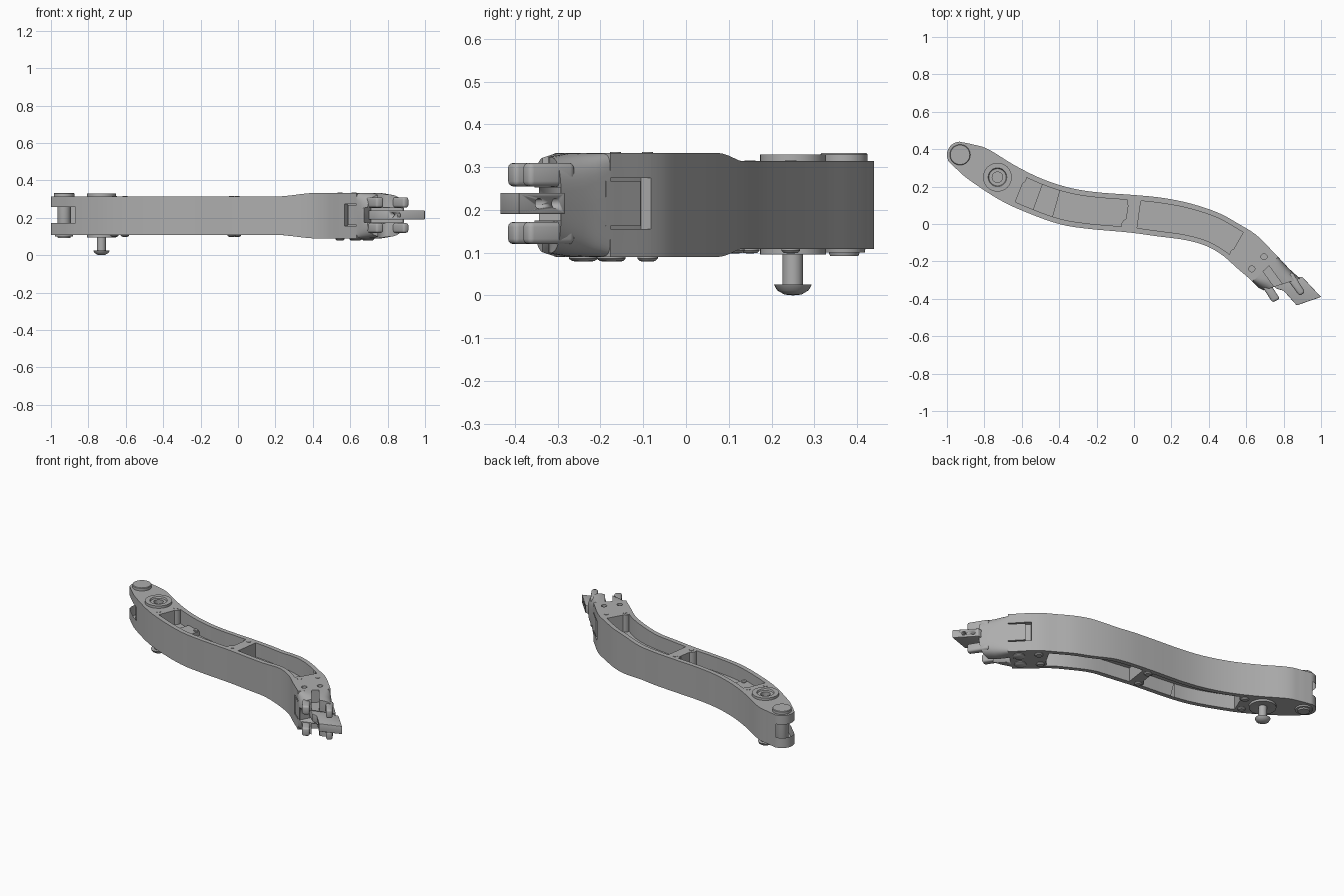
import bpy, bmesh, math
from mathutils import Vector

if "Cube" in bpy.data.objects:
    bpy.data.objects.remove(bpy.data.objects["Cube"])

mat = bpy.data.materials.new("steel_gray")
mat.diffuse_color = (0.42, 0.42, 0.42, 1)
mat.use_nodes = True
mat.node_tree.nodes["Principled BSDF"].inputs["Base Color"].default_value = mat.diffuse_color
ZC = 0.2115

# Plan outline: matching points on the back and front edges of the arm
BACK = [(-.935, .44), (-.86, .425), (-.78, .40), (-.64, .315), (-.50, .245), (-.35, .195), (-.2, .17), (0, .155),
        (.15, .14), (.3, .11), (.45, .06), (.56, 0), (.655, -.06), (.75, -.155), (.83, -.24)]
FRONT = [(-.995, .34), (-.95, .295), (-.88, .235), (-.72, .13), (-.57, .06), (-.40, 0), (-.25, -.025), (-.03, -.045),
         (.12, -.065), (.27, -.085), (.38, -.115), (.47, -.165), (.55, -.235), (.62, -.295), (.665, -.34)]


def smooth(pts, n=8):
    p = [Vector(q) for q in pts]
    p = [2 * p[0] - p[1]] + p + [2 * p[-1] - p[-2]]
    out = []
    for i in range(1, len(p) - 2):
        a, b, c, d = p[i - 1:i + 3]
        for k in range(n):
            t = k / n
            out.append(.5 * (2 * b + (c - a) * t + (2 * a - 5 * b + 4 * c - d) * t * t
                             + (3 * b - a - 3 * c + d) * t ** 3))
    return out + [p[-2]]


UP, LO = smooth(BACK), smooth(FRONT)


def half(x):
    t = min(1, max(0, (x - .2) / .22))
    return .1025 + .019 * t * t * (3 - 2 * t)


def finish(name, bm, bevel=0, angle=35):
    bmesh.ops.remove_doubles(bm, verts=bm.verts, dist=1e-5)
    bmesh.ops.recalc_face_normals(bm, faces=bm.faces)
    me = bpy.data.meshes.new(name)
    bm.to_mesh(me)
    bm.free()
    me.materials.append(mat)
    ob = bpy.data.objects.new(name, me)
    bpy.context.collection.objects.link(ob)
    bpy.ops.object.select_all(action='DESELECT')
    ob.select_set(True)
    bpy.context.view_layer.objects.active = ob
    if bevel:
        m = ob.modifiers.new("bevel", 'BEVEL')
        m.width, m.segments = bevel, 3
        bpy.ops.object.modifier_apply(modifier=m.name)
    bpy.ops.object.shade_smooth_by_angle(angle=math.radians(angle))
    return ob


def loft(bm, rings):
    vs = [[bm.verts.new(p) for p in r] for r in rings]
    n = len(vs[0])
    for a, b in zip(vs, vs[1:]):
        for i in range(n):
            bm.faces.new((a[i], a[(i + 1) % n], b[(i + 1) % n], b[i]))
    bm.faces.new(vs[0])
    bm.faces.new(vs[-1])


def strip(name, i0, i1, a, b, z0=None, z1=None):
    """Piece of the arm between stations, from fraction a to b across its width."""
    bm = bmesh.new()
    rings = []
    for i in range(i0, i1 + 1):
        p, q = UP[i].lerp(LO[i], a), UP[i].lerp(LO[i], b)
        rings.append([(v.x, v.y, z) for v, s in ((p, 1), (q, 1), (q, -1), (p, -1))
                      for z in [(z1 if z1 is not None else ZC + half(v.x)) if s > 0 else
                                (z0 if z0 is not None else ZC - half(v.x))]])
    loft(bm, rings)
    return finish(name, bm)


def prism(name, pts, z0, z1, bevel=0):
    bm = bmesh.new()
    loft(bm, [[(x, y, z) for x, y in pts] for z in (z0, z1)])
    return finish(name, bm, bevel)


def lathe(name, c, prof, n=32):
    bm = bmesh.new()
    vs = [bm.verts.new((c[0] + r, c[1], z)) for r, z in prof]
    es = [bm.edges.new(e) for e in zip(vs, vs[1:])]
    bmesh.ops.spin(bm, geom=vs + es, cent=(c[0], c[1], 0), axis=(0, 0, 1), angle=2 * math.pi, steps=n)
    return finish(name, bm)


def rod(name, c, r, z0, z1):
    return lathe(name, c, [(0, z0), (r, z0), (r, z1), (0, z1)])


def boolean(ob, cutter, op='DIFFERENCE'):
    m = ob.modifiers.new("bool", 'BOOLEAN')
    m.operation, m.object, m.solver = op, cutter, 'EXACT'
    bpy.context.view_layer.objects.active = ob
    bpy.ops.object.modifier_apply(modifier=m.name)
    bpy.data.objects.remove(cutter)


# Arm body with rounded left end
arm = strip("arm_body", 0, 106, 0, 1)
bm = bmesh.new()
cap = [(-.93 + .07 * math.cos(math.radians(t)), .37 + .07 * math.sin(math.radians(t))) for t in range(90, 206, 8)]
cap = [tuple(UP[0])] + cap + [tuple(LO[0]), tuple(LO[6]), tuple(UP[6])]
boolean(arm, prism("cap", cap, ZC - .1025, ZC + .1025), 'UNION')

# Pockets above and below the web
for i0, i1 in ((28, 55), (58, 91)):
    boolean(arm, strip("cut", i0, i1, .14, .86, .225, .5))
    boolean(arm, strip("cut", i0, i1, .14, .86, 0, .195))
# Fork slot, bush seat, side tab recesses, bolt holes
boolean(arm, prism("cut", [(-1.1, .2), (-.87, .22), (-.845, .29), (-.81, .325), (-.6, .335), (-.6, .6), (-1.1, .6)],
                   .173, .257))
boolean(arm, rod("cut", (-.73, .25), .06, .265, .5))
for a, b in ((-.1, .14), (.86, 1.1)):
    boolean(arm, strip("cut", 98, 107, a, b, .155, .275))
for c in ((.695, -.175), (.63, -.24)):
    boolean(arm, rod("cut", c, .016, .29, .5))
bpy.ops.object.select_all(action='DESELECT')
arm.select_set(True)
bpy.context.view_layer.objects.active = arm
bpy.ops.object.shade_smooth_by_angle(angle=math.radians(30))

# Side tabs set in the recesses
for name, a, b in (("back_tab", 0, .15), ("front_tab", .85, 1)):
    strip(name, 100, 107, a, b, .162, .268)

# Rounded end barrel
bm = bmesh.new()
rings = []
secs = [(UP[106], LO[106], 9, 1), (UP[109], LO[109], 5, 1), (UP[112], LO[112], 3.6, .99),
        (Vector((.888, -.292)), Vector((.69, -.355)), 3, .93)]
for u, l, e, h in secs:
    ring = []
    for k in range(48):
        t = 2 * math.pi * k / 48
        c, s = math.cos(t), math.sin(t)
        p = (u + l) / 2 + (u - l) / 2 * math.copysign(abs(c) ** (2 / e), c)
        ring.append((p.x, p.y, ZC + .1215 * h * math.copysign(abs(s) ** (2 / e), s)))
    rings.append(ring)
loft(bm, rings)
barrel = finish("end_barrel", bm)
for z0, z1 in ((.255, .5), (0, .17)):
    boolean(barrel, prism("cut", [(.655, -.205), (.69, -.18), (.85, -.40), (.81, -.42)], z0, z1))
boolean(barrel, prism("cut", [(.66, -.37), (.71, -.27), (.83, -.27), (.92, -.31), (.8, -.5)], .175, .252))

# Flat blade with two cross holes
blade = prism("end_blade", [(.70, -.29), (.74, -.22), (.84, -.285), (.9, -.283), (1, -.39), (.87, -.435),
                            (.80, -.357), (.76, -.345)], .19, .24, .003)
for x, y in ((.873, -.345), (.908, -.385)):
    bm = bmesh.new()
    axis = Vector((.095, .08, 0)).normalized()
    rot = axis.to_track_quat('Z', 'Y').to_matrix().to_4x4()
    rot.translation = (x, y, .215)
    bmesh.ops.create_cone(bm, cap_ends=True, segments=20, radius1=.012, radius2=.012, depth=.4, matrix=rot)
    boolean(blade, finish("cut", bm))

# Four locking fingers
for side, pts in (("front", [(.67, -.31), (.74, -.42), (.78, -.40), (.71, -.29)]),
                  ("back", [(.80, -.27), (.885, -.385), (.915, -.365), (.85, -.26)])):
    prism(side + "_upper_finger", pts, .255, .31, .012)
    prism(side + "_lower_finger", pts, .12, .172, .012)

# Fork pin and bush with hanging button-head pin
lathe("fork_pin", (-.93, .37), [(0, .092), (.033, .092), (.036, .1), (.036, .314), (.055, .314), (.055, .33),
                                (.052, .333), (0, .333)])
lathe("bush_and_pin", (-.73, .25), [(0, .275), (.028, .275), (.028, .32), (.046, .32), (.05, .329), (.077, .329),
                                    (.077, .31), (.058, .31), (.058, .112), (.077, .112), (.077, .096), (.05, .096),
                                    (.024, .1), (.024, .025), (.044, .025), (.037, .012), (.02, .002), (0, 0)])
lathe("fork_washer", (-.93, .37), [(.03, .112), (.05, .112), (.048, .1), (.03, .1)])

# Raised step across the left pocket
strip("pocket_step", 33, 38, .12, .88, .2, .25)
for c in ((-.415, .175), (-.45, .065)):
    rod("step_bolt", c, .014, .22, .256)

# Bolt bosses and bolts along the arm: x, y, boss radius, lower head radius
for x, y, rb, rh in ((-.605, .245, .03, .022), (-.66, .15, .03, .022), (-.005, .115, .032, .022),
                     (-.035, -.005, .032, .022), (.62, -.09, .034, .024), (.545, -.165, .034, .024),
                     (.695, -.175, 0, .034), (.63, -.24, 0, .034)):
    h = half(x)
    if rb:
        rod("bolt_boss", (x, y), rb, ZC - h + .0005, ZC + h - .0005)
        rod("bolt_end", (x, y), .013, ZC + h - .01, ZC + h + .002)
    b = ZC - h
    lathe("bolt_head", (x, y), [(0, b + .005), (rh, b + .005), (rh, b - .004), (rh * .75, b - .010), (0, b - .011)], 24)
